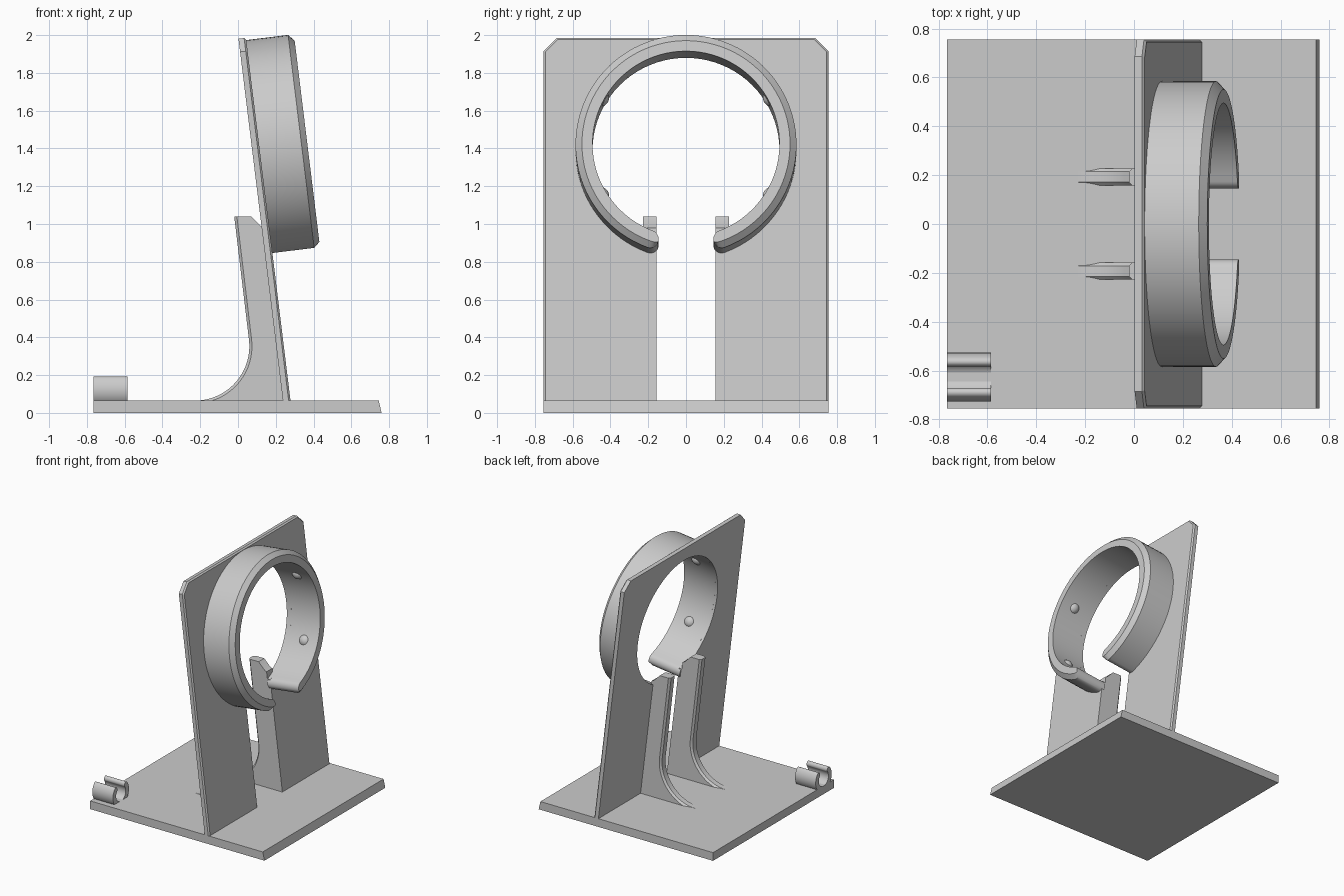
import bpy, bmesh
from math import sin, cos, pi, radians, asin, sqrt
from mathutils import Matrix, Vector

cube = bpy.data.objects.get("Cube")
if cube:
    bpy.data.objects.remove(cube, do_unlink=True)

grey = bpy.data.materials.new("light_grey")
grey.use_nodes = True
COLOUR = (0.6, 0.6, 0.6, 1)
grey.diffuse_color = COLOUR
grey.node_tree.nodes["Principled BSDF"].inputs["Base Color"].default_value = COLOUR

# Leaning frame: local x = panel normal, y = across, z = up the panel
LEAN = Matrix.Translation((0.115, 0, 1.393)) @ Matrix.Rotation(radians(-7), 4, 'Y')
FLAT = Matrix.Identity(4)
BASE_TOP = 0.065


def finish(name, bm, frame=FLAT):
    bmesh.ops.recalc_face_normals(bm, faces=bm.faces)
    mesh = bpy.data.meshes.new(name)
    bm.to_mesh(mesh)
    bm.free()
    mesh.transform(frame)
    mesh.materials.append(grey)
    obj = bpy.data.objects.new(name, mesh)
    bpy.context.collection.objects.link(obj)
    bpy.ops.object.select_all(action='DESELECT')
    obj.select_set(True)
    bpy.context.view_layer.objects.active = obj
    bpy.ops.object.shade_smooth_by_angle(angle=radians(30))
    return obj


def prism(points, depth):
    """Extrude a flat outline of 3D points along a depth vector."""
    bm = bmesh.new()
    face = bm.faces.new([bm.verts.new(p) for p in points])
    ext = bmesh.ops.extrude_face_region(bm, geom=[face])
    moved = [v for v in ext["geom"] if isinstance(v, bmesh.types.BMVert)]
    bmesh.ops.translate(bm, verts=moved, vec=Vector(depth))
    return bm


def chamfer(bm, rule, width):
    edges = [e for e in bm.edges if rule(e.verts[0].co, e.verts[1].co)]
    bmesh.ops.bevel(bm, geom=edges, offset=width, offset_type='OFFSET',
                    segments=1, affect='EDGES', profile=0.5)


def open_ring(profile, start, end, steps):
    """Sweep (axial, radius) points about local x, rounding both free ends."""
    radii = [r for _, r in profile]
    mid, half = (max(radii) + min(radii)) / 2, (max(radii) - min(radii)) / 2
    cap = half / mid
    stations = [(start + cap * (1 - cos(t)), sin(t))
                for t in (radians(4 + 86 * i / 7) for i in range(8))]
    span = end - start - 2 * cap
    stations += [(start + cap + span * i / steps, 1) for i in range(1, steps)]
    stations += [(start + end - a, s) for a, s in reversed(stations[:8])]
    bm = bmesh.new()
    loops = []
    for a, s in stations:
        loops.append([bm.verts.new((n, cos(a) * (mid + (r - mid) * s),
                                    sin(a) * (mid + (r - mid) * s)))
                      for n, r in profile])
    for one, two in zip(loops, loops[1:]):
        for i in range(len(profile)):
            j = (i + 1) % len(profile)
            bm.faces.new((one[i], one[j], two[j], two[i]))
    bm.faces.new(loops[0])
    bm.faces.new(loops[-1])
    return bm


# Base plate with a sloped edge
outline = [(-0.765, 0), (0.76, 0), (0.745, BASE_TOP), (-0.765, BASE_TOP)]
finish("base_plate", prism([(x, -0.755, z) for x, z in outline], (0, 1.51, 0)))

# Leaning panel with a round hole that opens into a slot
HOLE, SLOT, SIDE, TOP, BOTTOM = 0.495, 0.157, 0.755, 0.597, -1.37
gap = asin(SLOT / HOLE)
hole = [(HOLE * sin(a), -HOLE * cos(a))
        for a in (gap + (2 * pi - 2 * gap) * i / 72 for i in range(73))]
outline = ([(SLOT, BOTTOM)] + hole + [(-SLOT, BOTTOM), (-SIDE, BOTTOM),
           (-SIDE, TOP - 0.07), (-SIDE + 0.07, TOP),
           (SIDE - 0.07, TOP), (SIDE, TOP - 0.07), (SIDE, BOTTOM)])
panel = prism([(0, y, u) for y, u in outline], (-0.04, 0, 0))


def outer_front(a, b):
    on_front = a.x > -0.001 and b.x > -0.001
    rim = all(abs(v.y) > SIDE - 0.08 for v in (a, b)) or min(a.z, b.z) > TOP - 0.08
    return on_front and rim and max(a.z, b.z) > BOTTOM + 0.01


chamfer(panel, outer_front, 0.01)
finish("leaning_panel", panel, LEAN)

# Holder ring, open at the bottom, chamfered on its front rim
OUTER, LENGTH = 0.585, 0.254
profile = [(-0.02, HOLE), (LENGTH, HOLE), (LENGTH, OUTER - 0.034),
           (LENGTH - 0.031, OUTER), (-0.02, OUTER)]
half_gap = asin(0.147 / 0.54)
finish("holder_ring", open_ring(profile, -pi / 2 + half_gap,
                                3 * pi / 2 - half_gap, 80), LEAN)

# Grip bumps on the inside of the ring
for number, degrees in enumerate((30, -30, 150, 210)):
    a = radians(degrees)
    bm = bmesh.new()
    bmesh.ops.create_uvsphere(bm, u_segments=24, v_segments=16, radius=0.048)
    bmesh.ops.translate(bm, verts=bm.verts,
                        vec=(0.13, 0.525 * cos(a), 0.525 * sin(a)))
    finish(f"grip_bump_{number + 1}", bm, LEAN)

# Support ribs behind the panel, sweeping out onto the base
R, CX = 0.288, -0.228
curve = [(CX + R * cos(a), BASE_TOP + R + R * sin(a))
         for a in (radians(-90 + 97 * i / 20) for i in range(21))]
outline = ([(CX, 0.04)] + curve +
           [(-0.02, 1.04), (0.07, 1.04), (0.125, 0.985), (0.14, 0.98), (0.255, 0.04)])


def back_edge(a, b):
    along = abs(a.y - b.y) < 0.001
    on_curve = all(v.z > BASE_TOP - 0.001 and v.x < 0.065 for v in (a, b))
    return along and on_curve


for side, y in (("left", 0.157), ("right", -0.228)):
    rib = prism([(x, y, z) for x, z in outline], (0, 0.071, 0))
    chamfer(rib, back_edge, 0.014)
    finish(f"{side}_support_rib", rib)

# Cable clip on the base corner, open at the top
profile = [(-0.765, 0.06), (-0.585, 0.06), (-0.585, 0.1), (-0.765, 0.1)]
finish("cable_clip", open_ring(profile, radians(-232), radians(52), 40),
       Matrix.Translation((0, -0.627, 0.122)))
